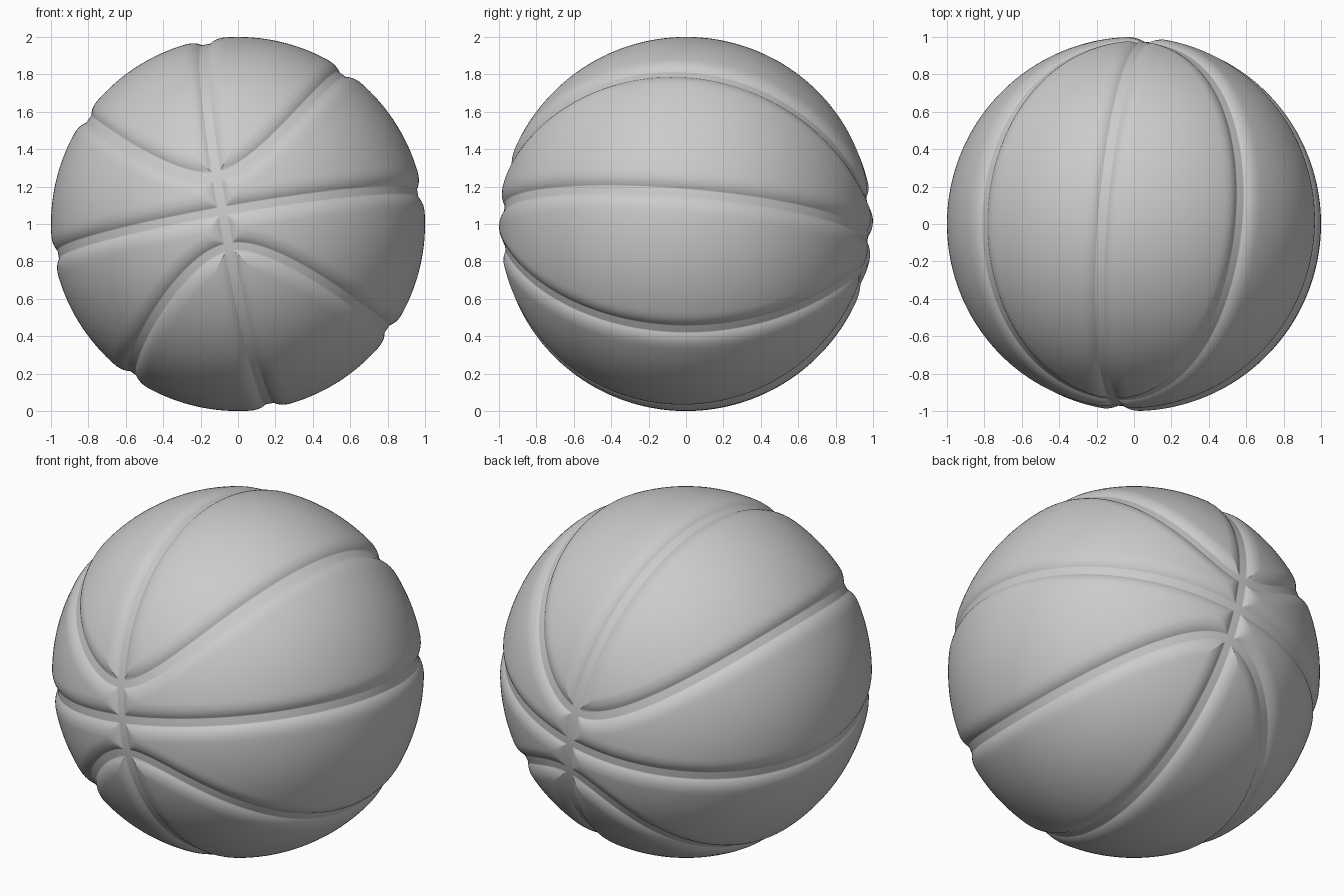
import bpy, bmesh
from math import sin, cos, asin, sqrt, pi
from mathutils import Vector, kdtree

if "Cube" in bpy.data.objects:
    bpy.data.objects.remove(bpy.data.objects["Cube"])

# Ball axes: P = front seam crossing, U = along the upright seam, R = along the level seam
P = Vector((-0.085, -0.994, 0.07)).normalized()
U = Vector((-0.168, 0.083, 0.979))
U = (U - P * U.dot(P)).normalized()
R = U.cross(P)
if R.x < 0:
    R = -R

# Curved seam: u^2 = U0^2 + B r^2 + C r^4 (local coordinates r, p, u; one octant)
U0, B, C = 0.2, 0.71, 0.42
RM = sqrt((-(1 + B) + sqrt((1 + B) ** 2 + 4 * C * (1 - U0 ** 2))) / (2 * C))
PHI0 = asin(U0)


def level_seam(a):
    return Vector((sin(a), cos(a), 0))


def upright_seam(a):
    f = PHI0 + a * (1 - PHI0 / (pi / 2))
    return Vector((0, cos(f), sin(f)))


def curved_seam(a):
    r = sin(a) * (1 - (1 - RM) * sin(a) ** 2)
    u = sqrt(U0 ** 2 + B * r * r + C * r ** 4)
    return Vector((r, sqrt(max(0, 1 - r * r - u * u)), u))


# Lookup for the distance to the curved seam
N = 1200
tree = kdtree.KDTree(N + 1)
for k in range(N + 1):
    tree.insert(curved_seam(k / N * pi / 2), k)
tree.balance()

FLOOR, SHOULDER, DEPTH = 0.024, 0.09, 0.025


def groove(v):
    """Push a unit-sphere point in to form a flat seam with soft shoulders."""
    d = min(asin(min(1, abs(v.x))), asin(min(1, abs(v.z))), tree.find(v)[2])
    t = min(1, max(0, (d - FLOOR) / SHOULDER))
    return v * (1 - DEPTH * (1 - t) ** 2.5)


# Spacing that is fine beside the seams
NEAR = [0, .008, .015, .019, .022, .025, .028, .031, .034, .038, .043, .05, .06, .075, .095]
COLS = NEAR + [.095 + (pi / 2 - .095) * k / 72 for k in range(1, 73)]


def rows(length):
    half = length / 2
    s = min(1, half / 0.1)
    near = [d * s for d in NEAR]
    last = near[-1]
    first = near + [last + (half - last) * k / 12 for k in range(1, 13)]
    return first + [length - d for d in reversed(first[:-1])]


def strip(seam_a, seam_b):
    """Grid of points between two seams over one octant."""
    grid = []
    for a in COLS:
        va, vb = seam_a(a), seam_b(a)
        ang = va.angle(vb) if (va - vb).length > 1e-6 else 0
        col = []
        for d in rows(ang):
            if ang < 1e-6:
                v = va.copy()
            else:
                v = (va * sin(ang - d) + vb * sin(d)) / sin(ang)
            col.append(groove(v.normalized()))
        grid.append(col)
    return grid


bm = bmesh.new()
grids = [strip(level_seam, curved_seam), strip(curved_seam, upright_seam)]
for sr in (1, -1):
    for sp in (1, -1):
        for su in (1, -1):
            for grid in grids:
                vs = [[bm.verts.new(R * (sr * v.x) + P * (sp * v.y) + U * (su * v.z))
                       for v in col] for col in grid]
                for i in range(len(vs) - 1):
                    for j in range(len(vs[0]) - 1):
                        bm.faces.new((vs[i][j], vs[i + 1][j], vs[i + 1][j + 1], vs[i][j + 1]))
bmesh.ops.remove_doubles(bm, verts=bm.verts, dist=1e-4)
bmesh.ops.recalc_face_normals(bm, faces=bm.faces)
for f in bm.faces:
    f.smooth = True

# Ball
mesh = bpy.data.meshes.new("ball")
bm.to_mesh(mesh)
bm.free()
ball = bpy.data.objects.new("ball", mesh)
ball.location = (0, 0, 1)
bpy.context.collection.objects.link(ball)
